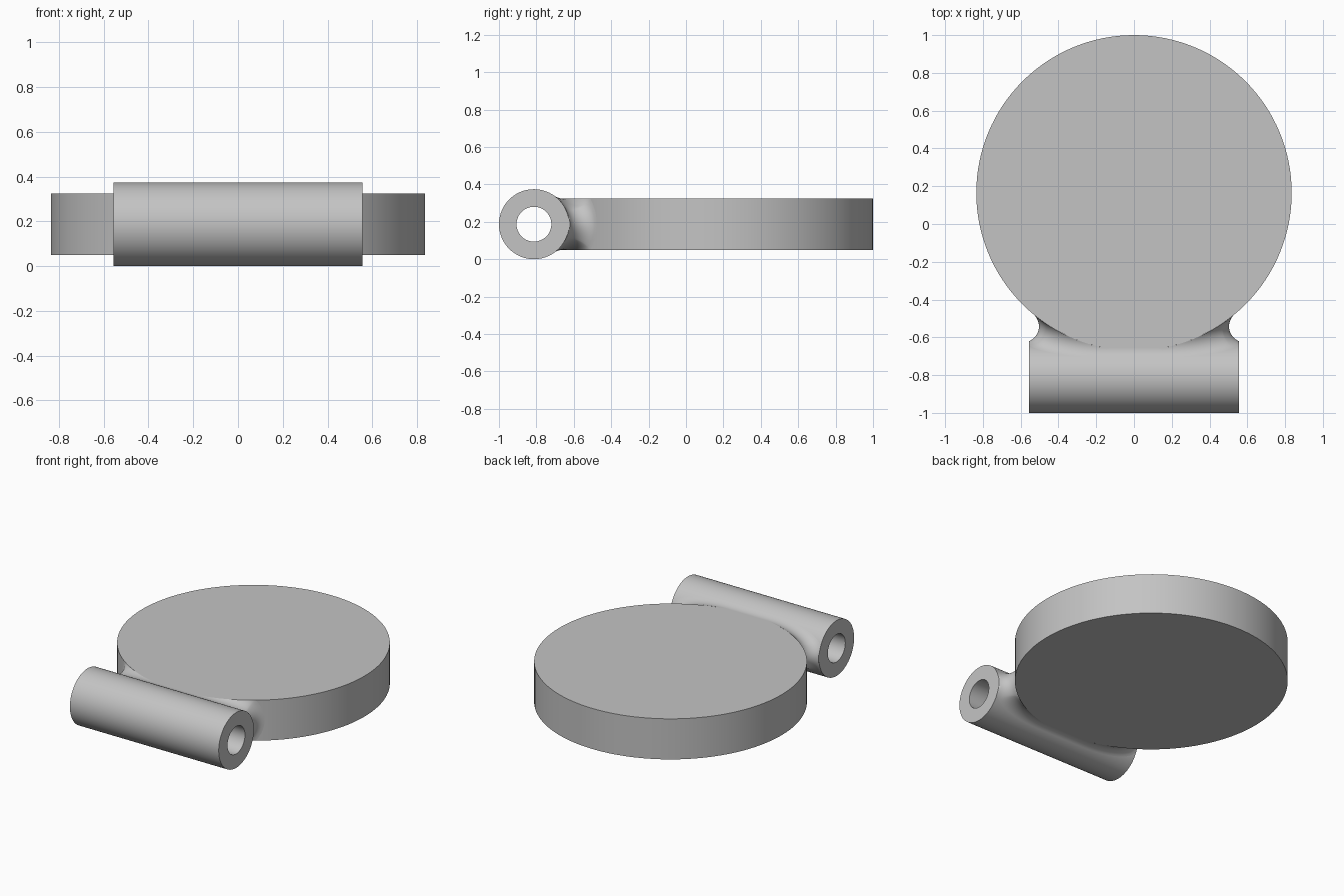
import bpy, bmesh
from math import sin, cos, sqrt, pi, atan2
from mathutils import Vector, Matrix

if "Cube" in bpy.data.objects:
    bpy.data.objects.remove(bpy.data.objects["Cube"])

DISC_R, DISC_Y, DISC_H = 0.835, 0.165, 0.137     # H is half the thickness
TUBE_R, HOLE_R, TUBE_Y, TUBE_L = 0.187, 0.093, -0.813, 0.556
MID_Z, FILLET = 0.187, 0.084

grey = bpy.data.materials.new("plain_grey")
grey.use_nodes = True
colour = (0.55, 0.55, 0.55, 1)
grey.diffuse_color = colour
grey.node_tree.nodes["Principled BSDF"].inputs["Base Color"].default_value = colour


def finish(name, bm, location):
    mesh = bpy.data.meshes.new(name)
    bm.to_mesh(mesh)
    bm.free()
    mesh.materials.append(grey)
    obj = bpy.data.objects.new(name, mesh)
    obj.location = location
    bpy.context.collection.objects.link(obj)
    bpy.ops.object.select_all(action='DESELECT')
    obj.select_set(True)
    bpy.context.view_layer.objects.active = obj
    bpy.ops.object.shade_smooth_by_angle()
    return obj


# Round flat disc
bm = bmesh.new()
bmesh.ops.create_cone(bm, cap_ends=True, segments=128, radius1=DISC_R,
                      radius2=DISC_R, depth=2 * DISC_H)
finish("disc", bm, (0, DISC_Y, MID_Z))

# Hollow tube: rectangular section spun round the x axis
bm = bmesh.new()
section = [(-TUBE_L, HOLE_R), (TUBE_L, HOLE_R), (TUBE_L, TUBE_R), (-TUBE_L, TUBE_R)]
ring = [bm.verts.new((x, 0, r)) for x, r in section]
edges = [bm.edges.new((ring[i], ring[(i + 1) % 4])) for i in range(4)]
bmesh.ops.spin(bm, geom=ring + edges, cent=(0, 0, 0), axis=(1, 0, 0),
               angle=2 * pi, steps=96)
bmesh.ops.remove_doubles(bm, verts=bm.verts, dist=0.0001)
bmesh.ops.recalc_face_normals(bm, faces=bm.faces)
finish("tube", bm, (0, TUBE_Y, MID_Z))

# Fillet: a ball rolled along the joint, first up the disc side, then along its rim
REACH = TUBE_R + FILLET


def side_ball(z):
    """Ball touching the disc side and the tube at height z."""
    y = TUBE_Y + sqrt(REACH ** 2 - z ** 2)
    dy = y - DISC_Y
    x = sqrt((DISC_R + FILLET) ** 2 - dy ** 2)
    k = DISC_R / (DISC_R + FILLET)
    return Vector((x, y, z)), Vector((x * k, DISC_Y + dy * k, z))


def rim_ball(theta):
    """Ball resting on the disc rim and touching the tube."""
    out = Vector((sin(theta), -cos(theta), 0))
    foot = Vector((0, DISC_Y, DISC_H)) + out * DISC_R

    def centre(phi):
        return foot + FILLET * (out * cos(phi) + Vector((0, 0, sin(phi))))

    def gap(c):
        return sqrt((c.y - TUBE_Y) ** 2 + c.z ** 2) - REACH

    if gap(centre(pi / 2)) < 0:                  # ball lies on the flat top
        top = DISC_H + FILLET
        foot.y = TUBE_Y + sqrt(REACH ** 2 - top ** 2)
        return centre(pi / 2), foot
    low, high = 0, pi / 2
    for _ in range(40):
        phi = (low + high) / 2
        if gap(centre(phi)) < 0:
            low = phi
        else:
            high = phi
    return centre(high), foot


SIDE, RIM, ARC = 10, 32, 14
balls = [side_ball(DISC_H * i / SIDE) for i in range(SIDE + 1)]
corner = balls[-1][1]
start = atan2(corner.x, DISC_Y - corner.y)
balls += [rim_ball(start * (1 - i / RIM)) for i in range(1, RIM + 1)]

bm = bmesh.new()
rows = []
for c, foot in balls:
    a = (foot - c).normalized()
    b = Vector((0, TUBE_Y - c.y, -c.z)).normalized()
    row = []
    for j in range(ARC + 1):
        p = c + FILLET * a.slerp(b, j / ARC)
        p.x = min(p.x, TUBE_L)                   # flush with the tube end
        row.append(bm.verts.new(p))
    rows.append(row)
for r, s in zip(rows, rows[1:]):
    for j in range(ARC):
        bm.faces.new((r[j], s[j], s[j + 1], r[j + 1]))
fillet = finish("joint_fillet", bm, (0, 0, MID_Z))
mirror = fillet.modifiers.new("mirror", 'MIRROR')
mirror.use_axis = (True, False, True)
